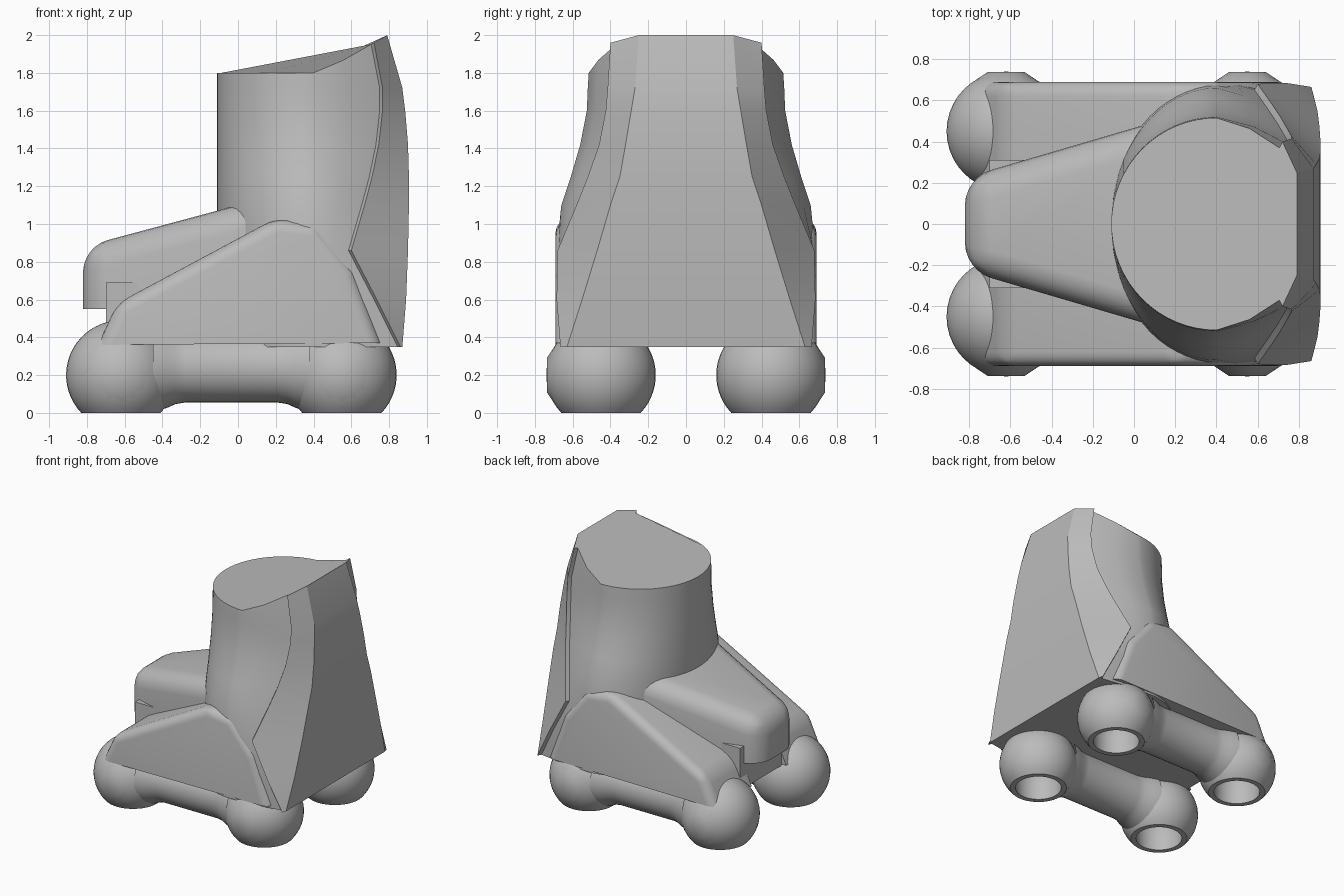
import bpy, bmesh, math
from mathutils import Matrix

cube = bpy.data.objects.get("Cube")
if cube:
    bpy.data.objects.remove(cube)

grey = bpy.data.materials.new("plain_grey")
grey.use_nodes = True
GREY = (0.5, 0.5, 0.5, 1)
grey.diffuse_color = GREY
grey.node_tree.nodes["Principled BSDF"].inputs["Base Color"].default_value = GREY


def finish(bm, name, angle=35):
    bmesh.ops.recalc_face_normals(bm, faces=bm.faces)
    mesh = bpy.data.meshes.new(name)
    bm.to_mesh(mesh)
    bm.free()
    mesh.materials.append(grey)
    ob = bpy.data.objects.new(name, mesh)
    bpy.context.collection.objects.link(ob)
    bpy.ops.object.select_all(action='DESELECT')
    ob.select_set(True)
    bpy.context.view_layer.objects.active = ob
    bpy.ops.object.shade_smooth_by_angle(angle=math.radians(angle))
    return ob


def loft(bm, rings):
    """Skin a list of equal closed point rings and cap both ends."""
    rows = [[bm.verts.new(p) for p in ring] for ring in rings]
    n = len(rows[0])
    for a, b in zip(rows, rows[1:]):
        for i in range(n):
            j = (i + 1) % n
            bm.faces.new((a[i], a[j], b[j], b[i]))
    bm.faces.new(rows[0])
    bm.faces.new(rows[-1])


def lathe(bm, profile, matrix, steps=40):
    """Spin (radius, height) points about local z."""
    verts = [bm.verts.new((r, 0, z)) for r, z in profile]
    edges = [bm.edges.new(pair) for pair in zip(verts, verts[1:])]
    bmesh.ops.spin(bm, geom=verts + edges, cent=(0, 0, 0), axis=(0, 0, 1),
                   angle=math.tau, steps=steps)
    bmesh.ops.remove_doubles(bm, verts=bm.verts, dist=0.0005)
    bmesh.ops.transform(bm, matrix=matrix, verts=bm.verts)


def boot_ring(z, w, xs, ys, xb, wb, top=False):
    """Round front half, grooved rear corner, flat back."""
    half = []
    for i in range(17):
        a = math.pi / 2 * i / 16
        half.append((0.4 - 0.51 * math.cos(a), w * math.sin(a)))
    half += [(0.4 + (xs - 0.4) * 0.5, w + (ys - 0.02 - w) * 0.38),
             (xs - 0.015, ys - 0.03), (xs, ys), (xb, wb)]
    outline = half + [(x, -y) for x, y in reversed(half[1:])]

    def rim(x):
        return z + max(0, x - 0.44) * 0.57 if top else z
    return [(x, y, rim(x)) for x, y in outline]


# Boot shaft, ankle and flat back shell: z, side width, corner x, y, back x, flat
sections = [
    (0.35, 0.685, 0.86, 0.665, 0.87, 0.63),
    (0.60, 0.685, 0.735, 0.685, 0.89, 0.55),
    (0.86, 0.685, 0.60, 0.68, 0.90, 0.47),
    (1.10, 0.66, 0.67, 0.58, 0.905, 0.40),
    (1.25, 0.61, 0.71, 0.52, 0.905, 0.35),
    (1.42, 0.56, 0.745, 0.46, 0.90, 0.32),
    (1.60, 0.525, 0.765, 0.425, 0.885, 0.29),
    (1.72, 0.52, 0.765, 0.415, 0.87, 0.27),
]
bm = bmesh.new()
rings = [boot_ring(*s) for s in sections]
rings.append(boot_ring(1.80, 0.515, 0.72, 0.40, 0.79, 0.25, True))
loft(bm, rings)
finish(bm, "boot_shaft", 30)

# Toe cap: tapered block with rounded top and nose
bm = bmesh.new()
loft(bm, [[(-0.82, s * 0.225, 0.55), (-0.82, s * 0.225, 0.88),
           (0.15, s * 0.51, 1.14), (0.15, s * 0.51, 0.55)] for s in (-1, 1)])
soft = [e for e in bm.edges
        if max(v.co.z for v in e.verts) > 0.6
        and min(v.co.x for v in e.verts) < 0]
bmesh.ops.bevel(bm, geom=soft, offset=0.13, offset_type='OFFSET', segments=6,
                profile=0.5, affect='EDGES')
finish(bm, "toe_cap")

# Sole between the two side frames
bm = bmesh.new()
bmesh.ops.create_cube(bm, size=1, matrix=Matrix.Translation((0, 0, 0.52))
                      @ Matrix.Diagonal((1.4, 0.62, 0.34, 1)))
finish(bm, "sole")

side_profile = [(-0.74, 0.36), (-0.64, 0.58), (0.2, 1.03), (0.42, 1.0),
                (0.62, 0.75), (0.76, 0.37)]
tube_profile = [(0.235, -0.45), (0.215, -0.38), (0.193, -0.33), (0.185, -0.28),
                (0.185, 0.21), (0.193, 0.26), (0.215, 0.31), (0.235, 0.38)]
R = 0.29
start = math.asin(-0.2 / R)
arc = [start + (math.pi / 2 - start) * i / 20 for i in range(21)]
wheel_profile = [(0, 0.34), (0.09, 0.31), (0.15, 0.23), (0.175, 0.12), (0.17, 0)]
wheel_profile += [(R * math.cos(a), 0.2 + R * math.sin(a)) for a in arc]

for side, s in (("left", 1), ("right", -1)):
    # Sloped side frame
    bm = bmesh.new()
    loft(bm, [[(x, s * y, z) for x, z in side_profile] for y in (0.22, 0.69)])
    soft = [e for e in bm.edges if max(v.co.z for v in e.verts) > 0.5
            and max(abs(v.co.y) for v in e.verts) > 0.5]
    bmesh.ops.bevel(bm, geom=soft, offset=0.07, offset_type='OFFSET',
                    segments=5, profile=0.5, affect='EDGES')
    finish(bm, side + "_side_frame")

    # Flared tube joining the wheels
    bm = bmesh.new()
    lathe(bm, tube_profile, Matrix.Translation((0, s * 0.45, 0.24))
          @ Matrix.Rotation(math.pi / 2, 4, 'Y'))
    finish(bm, side + "_wheel_tube")

    for end, x in (("front", -0.62), ("rear", 0.55)):
        # Ball wheel, cut flat and hollow underneath
        bm = bmesh.new()
        lathe(bm, wheel_profile, Matrix.Translation((x, s * 0.45, 0)))
        finish(bm, f"{end}_{side}_wheel")

        # Shallow twelve-sided hub cap
        bm = bmesh.new()
        bmesh.ops.create_cone(
            bm, cap_ends=True, segments=12, radius1=0.15, radius2=0.09, depth=0.04,
            matrix=Matrix.Translation((x, s * 0.717, 0.2))
            @ Matrix.Rotation(-s * math.pi / 2, 4, 'X'))
        finish(bm, f"{end}_{side}_hub_cap")
